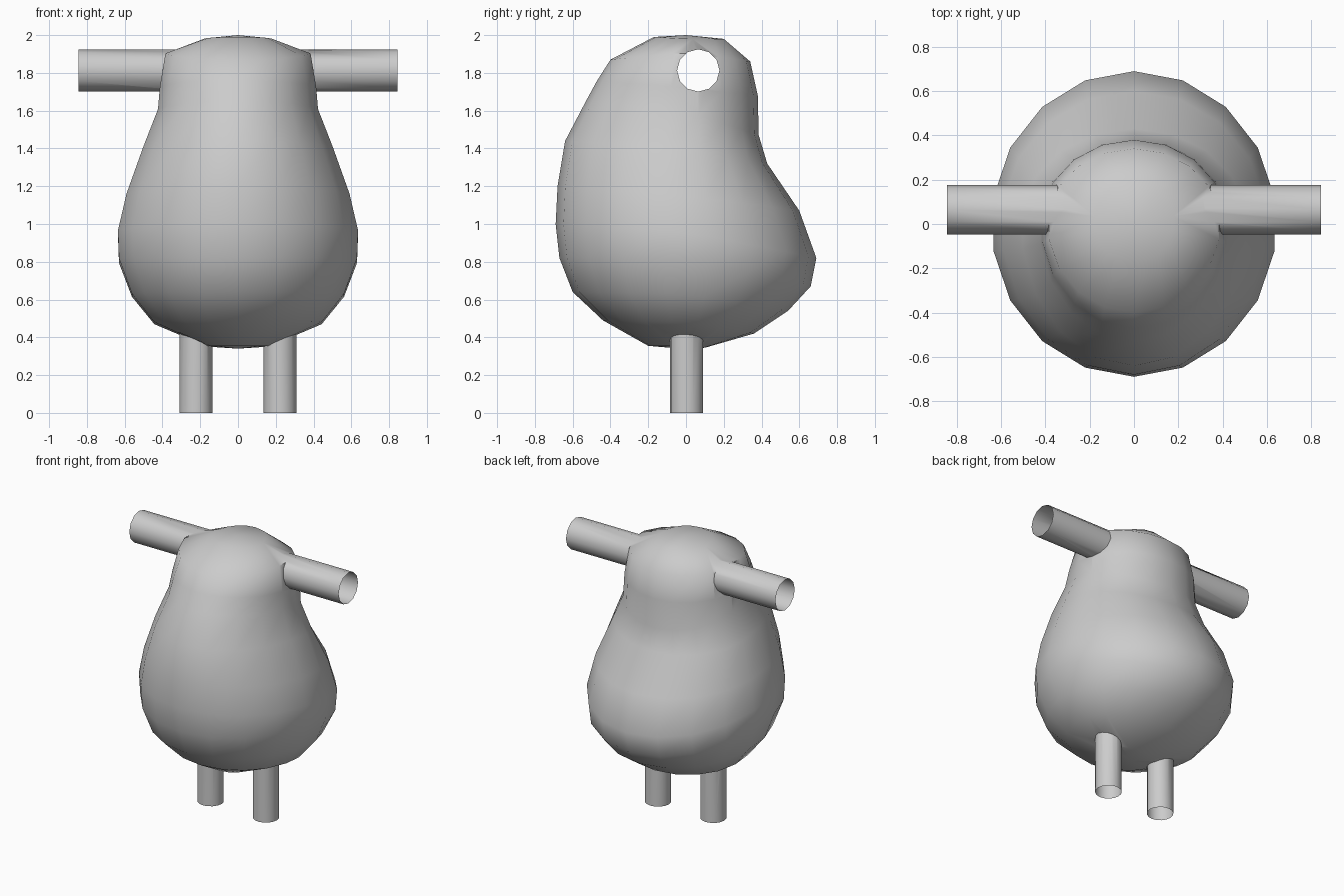
import bpy, bmesh
from math import sin, cos, pi
from mathutils import Matrix

if "Cube" in bpy.data.objects:
    bpy.data.objects.remove(bpy.data.objects["Cube"])

SIDES = 18

# Body rings: half width, front y, back y, then z at side, front and back
RINGS = [
    (0.17, -0.20, 0.10, 0.355, 0.355, 0.345),
    (0.45, -0.44, 0.36, 0.48, 0.49, 0.42),
    (0.57, -0.60, 0.54, 0.63, 0.64, 0.54),
    (0.64, -0.67, 0.66, 0.82, 0.82, 0.67),
    (0.645, -0.69, 0.69, 0.96, 1.00, 0.82),
    (0.60, -0.68, 0.60, 1.15, 1.20, 1.07),
    (0.51, -0.64, 0.43, 1.40, 1.44, 1.32),
    (0.43, -0.53, 0.385, 1.60, 1.65, 1.47),
    (0.42, -0.47, 0.38, 1.72, 1.76, 1.68),
    (0.39, -0.40, 0.34, 1.91, 1.87, 1.86),
    (0.18, -0.17, 0.20, 1.98, 1.99, 1.98),
]


def make_object(name, bm):
    bmesh.ops.recalc_face_normals(bm, faces=bm.faces)
    mesh = bpy.data.meshes.new(name)
    bm.to_mesh(mesh)
    bm.free()
    obj = bpy.data.objects.new(name, mesh)
    bpy.context.collection.objects.link(obj)
    return obj


def make_tube(name, radius, depth, matrix, segments):
    bm = bmesh.new()
    bmesh.ops.create_cone(bm, cap_ends=True, segments=segments, radius1=radius,
                          radius2=radius, depth=depth, matrix=matrix)
    return make_object(name, bm)


# Pear-shaped body, lofted through tilted rings
bm = bmesh.new()
loops = []
for w, yf, yb, zs, zf, zb in RINGS:
    loop = []
    for i in range(SIDES):
        a = 2 * pi * i / SIDES
        c = cos(a)
        y, z = (yf, zf) if c > 0 else (yb, zb)
        loop.append(bm.verts.new((w * sin(a), y * abs(c), zs + (z - zs) * abs(c))))
    loops.append(loop)
bottom = bm.verts.new((0, -0.03, 0.34))
top = bm.verts.new((0, 0, 2.0))
for i in range(SIDES):
    j = (i + 1) % SIDES
    for lo, hi in zip(loops, loops[1:]):
        bm.faces.new((lo[i], lo[j], hi[j], hi[i]))
    bm.faces.new((bottom, loops[0][j], loops[0][i]))
    bm.faces.new((top, loops[-1][i], loops[-1][j]))
body = make_object("body", bm)

# Outstretched arms (one through tube) and two short legs
parts = [make_tube("arms", 0.112, 1.69,
                   Matrix.Translation((0, 0.065, 1.813)) @ Matrix.Rotation(pi / 2, 4, 'Y'), 12)]
for side in (-1, 1):
    parts.append(make_tube("leg", 0.088, 0.6, Matrix.Translation((side * 0.223, 0.003, 0.3)), 16))

# Weld the limbs into the body
bpy.context.view_layer.objects.active = body
body.select_set(True)
for part in parts:
    mod = body.modifiers.new("weld", 'BOOLEAN')
    mod.operation = 'UNION'
    mod.solver = 'EXACT'
    mod.object = part
    bpy.ops.object.modifier_apply(modifier=mod.name)
    bpy.data.objects.remove(part)

# Open the hollow ends of the arms and legs
bm = bmesh.new()
bm.from_mesh(body.data)
ends = [f for f in bm.faces
        if all(abs(v.co.x) > 0.84 for v in f.verts) or all(v.co.z < 0.005 for v in f.verts)]
bmesh.ops.delete(bm, geom=ends, context='FACES')
bm.to_mesh(body.data)
bm.free()

bpy.ops.object.shade_smooth_by_angle(angle=1.0)
